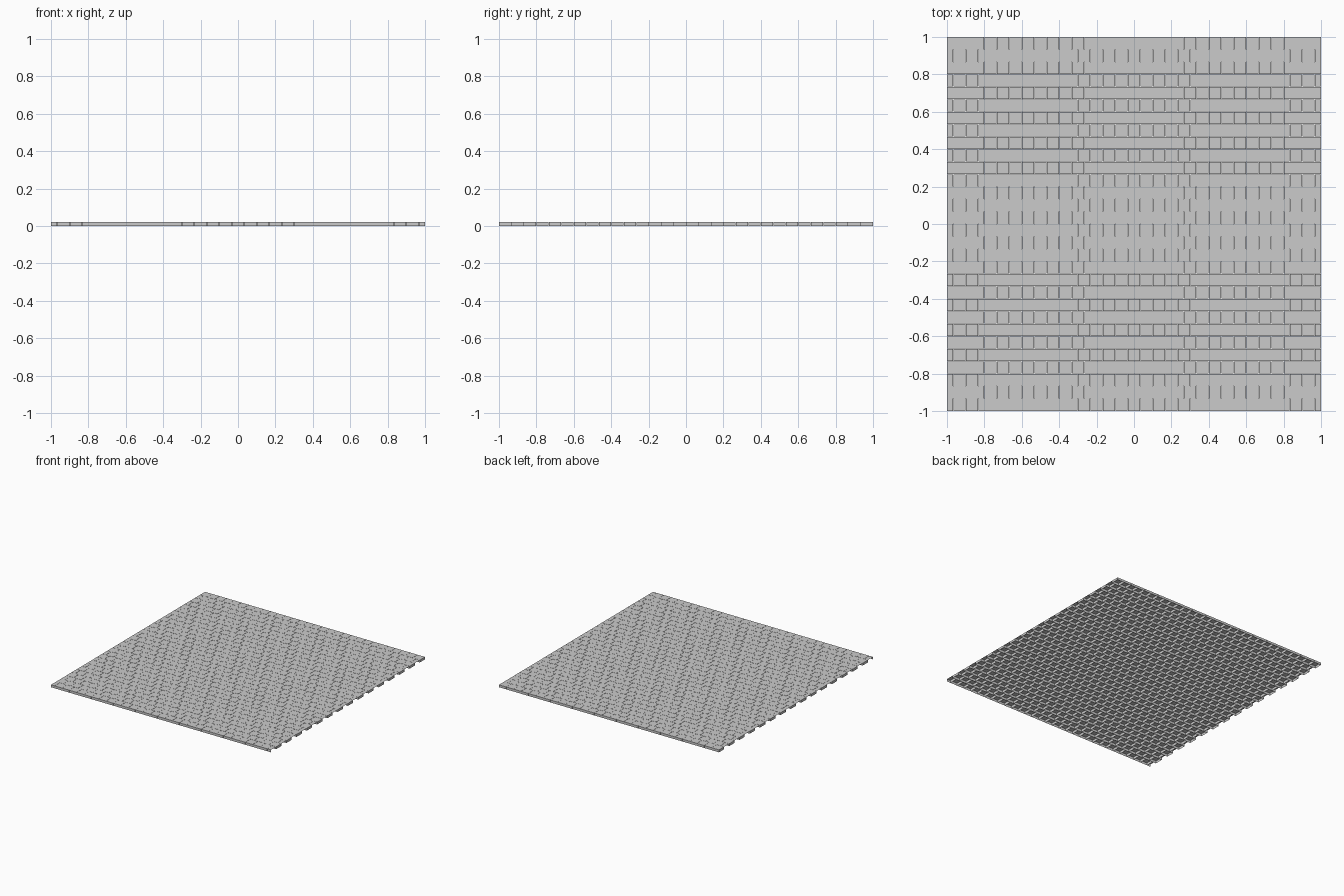
import bpy, bmesh

if "Cube" in bpy.data.objects:
    bpy.data.objects.remove(bpy.data.objects["Cube"])

ROWS = 30
PITCH = 2.0 / ROWS      # square tile pitch
GAP = 0.0015            # thin joint between tiles
HEIGHT = 0.02


def add_tile(bm, x0, x1, y0, y1, left_wall=True, right_wall=True):
    """Open-bottomed tile: a top with walls hanging down to z = 0."""
    corners = [(x0, y0), (x1, y0), (x1, y1), (x0, y1)]
    low = [bm.verts.new((x, y, 0)) for x, y in corners]
    top = [bm.verts.new((x, y, HEIGHT)) for x, y in corners]
    bm.faces.new(top)
    for i, wanted in enumerate((True, right_wall, True, left_wall)):
        if wanted:
            j = (i + 1) % 4
            bm.faces.new((low[i], low[j], top[j], top[i]))


def inset(a, b):
    """Shrink a span by half a joint, but keep the outer border at +-1."""
    lo = -1.0 if a < -0.9999 else a + GAP / 2
    hi = 1.0 if b > 0.9999 else b - GAP / 2
    return lo, hi


bm = bmesh.new()
for row in range(ROWS):
    y0, y1 = inset(-1 + row * PITCH, -1 + (row + 1) * PITCH)
    staggered = row % 2 == 0
    # Staggered rows end in half tiles that are open at the border
    start = -1 - (PITCH / 2 if staggered else 0)
    for col in range(ROWS + staggered):
        a, b = start + col * PITCH, start + (col + 1) * PITCH
        x0, x1 = inset(max(a, -1), min(b, 1))
        add_tile(bm, x0, x1, y0, y1,
                 left_wall=not (staggered and col == 0),
                 right_wall=not (staggered and col == ROWS))

mesh = bpy.data.meshes.new("floor_tiles")
bm.to_mesh(mesh)
bm.free()
floor = bpy.data.objects.new("floor_tiles", mesh)
bpy.context.collection.objects.link(floor)
